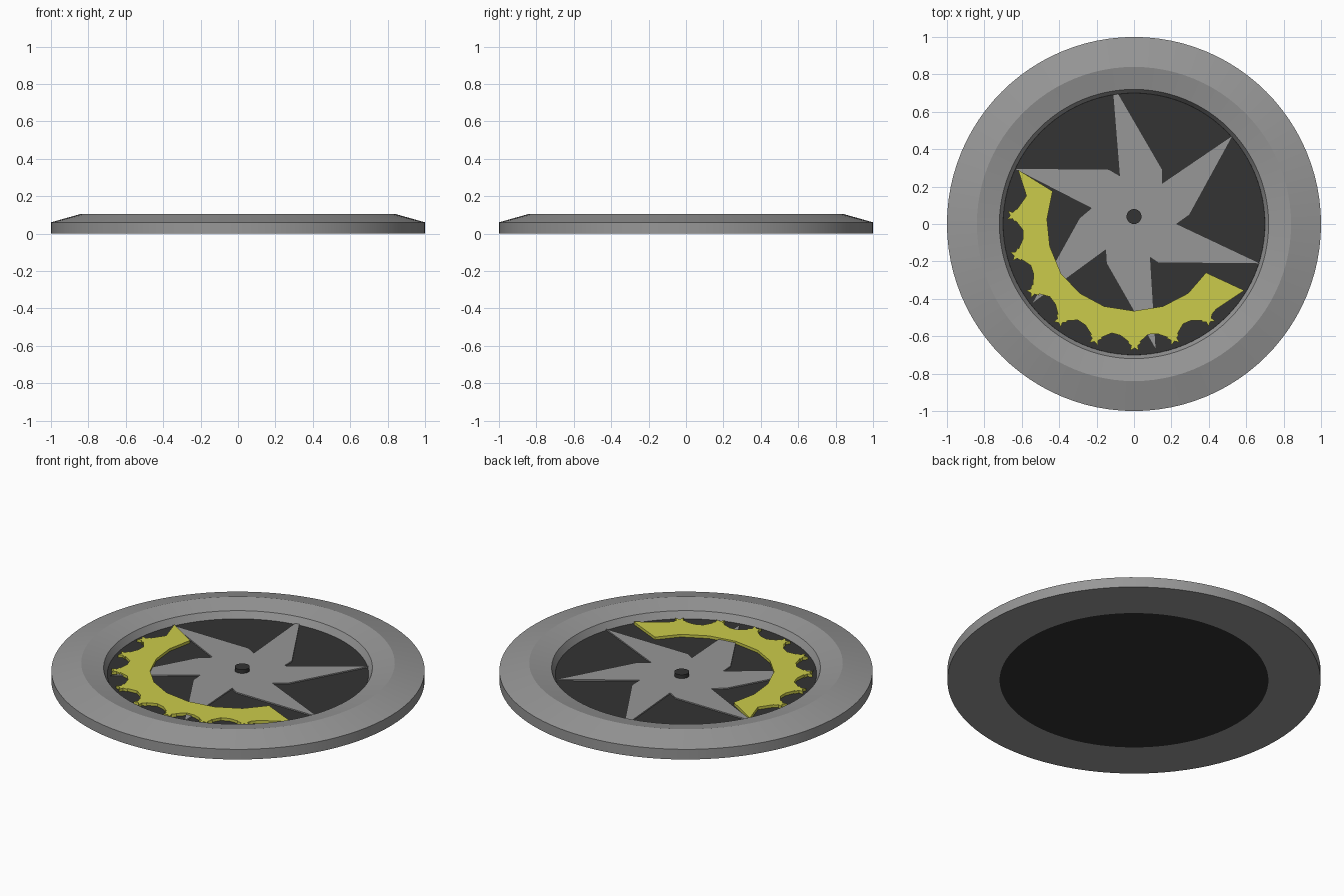
import bpy, bmesh, math
from math import cos, sin, pi, radians

if "Cube" in bpy.data.objects:
    bpy.data.objects.remove(bpy.data.objects["Cube"])


def material(name, rgb):
    m = bpy.data.materials.new(name)
    m.diffuse_color = (*rgb, 1)
    m.use_nodes = True
    m.node_tree.nodes["Principled BSDF"].inputs["Base Color"].default_value = m.diffuse_color
    return m


GREY = material("mid grey", (0.31, 0.31, 0.31))
DARK = material("charcoal", (0.033, 0.033, 0.033))
YELLOW = material("yellow", (0.60, 0.60, 0.07))


def finish(bm, name, mat, smooth=False):
    bmesh.ops.remove_doubles(bm, verts=bm.verts, dist=1e-5)
    bmesh.ops.recalc_face_normals(bm, faces=bm.faces)
    me = bpy.data.meshes.new(name)
    bm.to_mesh(me)
    bm.free()
    me.materials.append(mat)
    ob = bpy.data.objects.new(name, me)
    bpy.context.collection.objects.link(ob)
    if smooth:
        bpy.context.view_layer.objects.active = ob
        ob.select_set(True)
        bpy.ops.object.shade_smooth_by_angle(angle=radians(12))
        ob.select_set(False)
    return ob


def lathe(name, profile, mat, n=96, centre=(0, 0), closed=True):
    """Spin an (r, z) profile around the z axis."""
    bm = bmesh.new()
    vs = [bm.verts.new((r, 0, z)) for r, z in profile]
    pairs = list(zip(vs, vs[1:])) + ([(vs[-1], vs[0])] if closed else [])
    es = [bm.edges.new(p) for p in pairs]
    bmesh.ops.spin(bm, geom=vs + es, cent=(0, 0, 0), axis=(0, 0, 1),
                   angle=2 * pi, steps=n, use_duplicate=False)
    bmesh.ops.translate(bm, verts=bm.verts, vec=(centre[0], centre[1], 0))
    return finish(bm, name, mat, True)


def prism(name, pts, z0, z1, mat):
    """Extrude a flat outline from z0 to z1."""
    bm = bmesh.new()
    f = bm.faces.new([bm.verts.new((x, y, z0)) for x, y in pts])
    top = bmesh.ops.extrude_face_region(bm, geom=[f], use_keep_orig=True)
    vs = [v for v in top["geom"] if isinstance(v, bmesh.types.BMVert)]
    bmesh.ops.translate(bm, verts=vs, vec=(0, 0, z1 - z0))
    bmesh.ops.triangulate(bm, faces=[g for g in bm.faces if len(g.verts) > 4])
    return finish(bm, name, mat)


def polar(r, a):
    return (r * cos(a), r * sin(a))


# Outer rim and dark base disc
lathe("rim", [(0.72, 0), (1, 0), (1, 0.06), (0.84, 0.105), (0.72, 0.078), (0.70, 0.038)], GREY)
lathe("base_disc", [(0, 0), (0.72, 0), (0.70, 0.039), (0, 0.039)], DARK, closed=False)

# Six-bladed pinwheel
prism("pinwheel", [
    (-0.11, 0.69), (-0.085, 0.695), (0.15, 0.29), (0.15, 0.215),
    (0.525, 0.47), (0.295, 0.05), (0.225, 0.0),
    (0.67, -0.21), (0.13, -0.205), (0.085, -0.175),
    (0.115, -0.665), (-0.145, -0.21), (-0.15, -0.135),
    (-0.54, -0.42), (-0.29, 0.03), (-0.225, 0.085),
    (-0.635, 0.295), (-0.135, 0.29), (-0.075, 0.255)], 0.038, 0.046, GREY)

# Hub pin
lathe("hub", [(0, 0.04), (0.04, 0.04), (0.04, 0.068), (0, 0.068)], DARK, 32, (0, 0.04), False)

# Yellow toothed crescent with a star on each tooth
star_angles = [radians(176 + 18.85 * i) for i in range(8)]
half = radians(18.85 / 2)
outer = [(-0.62, 0.29), (-0.575, 0.15)]
for i, a in enumerate(star_angles):
    outer += [polar(0.60, a - half * 0.75)] if i else []
    outer += [polar(0.64, a - 0.028), polar(0.64, a + 0.028)]
    outer += [polar(0.595, a + half * 0.75)] if i < 7 else []
outer += [(0.44, -0.455), (0.59, -0.355)]
inner = [(0.385, -0.26), (0.29, -0.37), (0.155, -0.44), (0, -0.465), (-0.16, -0.44),
         (-0.29, -0.37), (-0.39, -0.265), (-0.45, -0.12), (-0.465, 0.025), (-0.435, 0.175)]
prism("crescent", outer + inner, 0.039, 0.055, YELLOW)
for i, a in enumerate(star_angles):
    cx, cy = polar(0.645, a)
    pts = []
    for k in range(10):
        x, y = polar(0.018 if k % 2 == 0 else 0.04, a + k * pi / 5)
        pts.append((cx + x, cy + y))
    prism(f"tooth_star_{i + 1}", pts, 0.039, 0.055, YELLOW)
